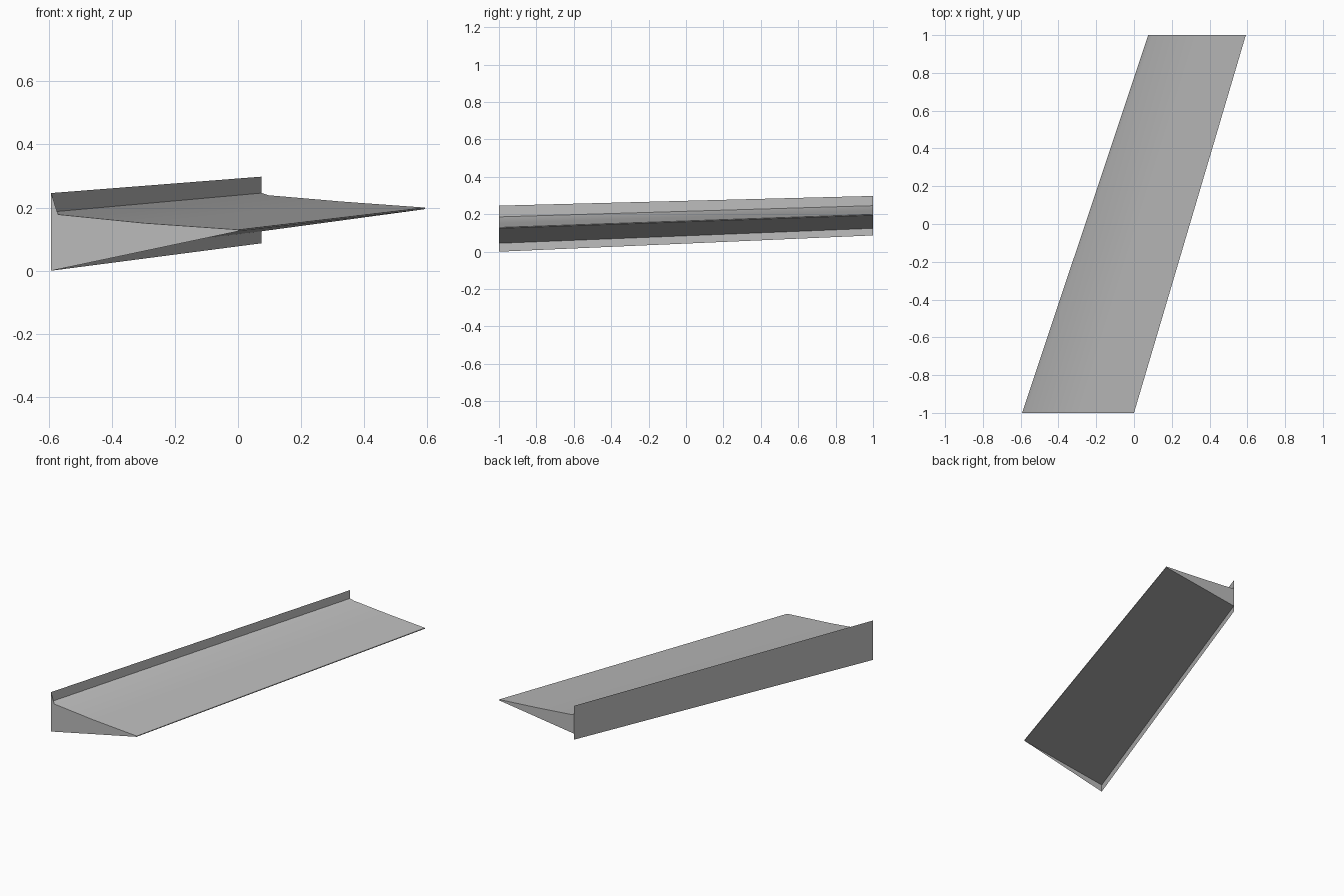
import bpy
import bmesh

cube = bpy.data.objects.get("Cube")
if cube:
    bpy.data.objects.remove(cube, do_unlink=True)

grey = bpy.data.materials.new("plain grey")
grey.use_nodes = True
colour = (0.5, 0.5, 0.5, 1)
grey.diffuse_color = colour
grey.node_tree.nodes["Principled BSDF"].inputs["Base Color"].default_value = colour


def build(name, faces):
    """Make one object from a list of faces, each a list of points."""
    bm = bmesh.new()
    for points in faces:
        bm.faces.new([bm.verts.new(p) for p in points])
    bmesh.ops.remove_doubles(bm, verts=bm.verts, dist=0.0005)
    mesh = bpy.data.meshes.new(name)
    bm.to_mesh(mesh)
    bm.free()
    mesh.materials.append(grey)
    obj = bpy.data.objects.new(name, mesh)
    bpy.context.collection.objects.link(obj)
    return obj


def section(y, points):
    return [(x, y, z) for x, z in points]


# Wedge sections, running from the bottom root round the thin edge to the top root
front = section(-1, [(-0.592, 0.045), (0, 0.125), (0, 0.13),
                     (-0.3, 0.151), (-0.57, 0.178), (-0.592, 0.186)])
back = section(1, [(0.075, 0.125), (0.592, 0.195), (0.592, 0.2),
                   (0.33, 0.219), (0.097, 0.239), (0.075, 0.246)])

# Upright plate along the root, standing proud above and below the wedge
front_low, front_high = section(-1, [(-0.592, 0), (-0.592, 0.246)])
back_low, back_high = section(1, [(0.075, 0.087), (0.075, 0.298)])
build("root_plate", [[front_low, front_high, back_high, back_low]])

# Long skin of the wedge and its back end
skin = [[front[i], front[i + 1], back[i + 1], back[i]] for i in range(5)]
wedge = build("wedge_panel", [[f[3], f[2], f[1], f[0]] for f in skin] + [back[::-1]])

# Front end sheet reaches the top and bottom corners of the plate
build("front_end", [[front_low, front[1], front[2], front[3], front[4], front_high]])

# Soften the slight bend of the top
bpy.ops.object.select_all(action="DESELECT")
wedge.select_set(True)
bpy.context.view_layer.objects.active = wedge
bpy.ops.object.shade_smooth_by_angle(angle=0.5)
